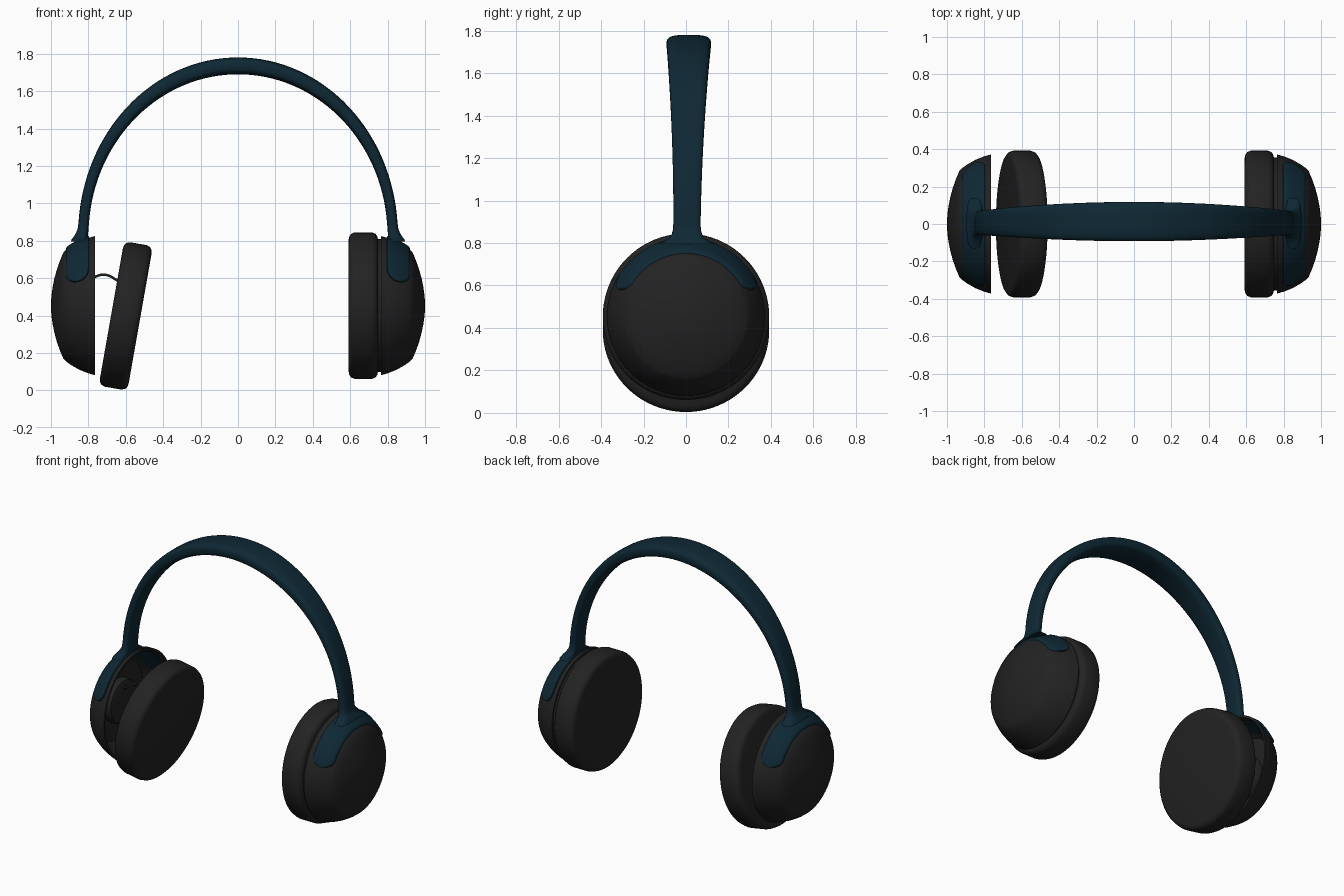
import bpy, bmesh, math
from mathutils import Matrix, Vector

if "Cube" in bpy.data.objects:
    bpy.data.objects.remove(bpy.data.objects["Cube"])


def material(name, rgb):
    m = bpy.data.materials.new(name)
    m.diffuse_color = (*rgb, 1)
    m.use_nodes = True
    m.node_tree.nodes["Principled BSDF"].inputs["Base Color"].default_value = m.diffuse_color
    return m


BLACK = material("soft_black", (0.0165, 0.0165, 0.0165))
BLUE = material("deep_blue", (0.0045, 0.021, 0.034))
CZ = 0.453  # height of the ear cup axis


def loft(name, rings, mat, matrix=None, cap=False, angle=35):
    """Skin closed rings of points into a smooth object."""
    bm = bmesh.new()
    loops = [[bm.verts.new(p) for p in r] for r in rings]
    n = len(rings[0])
    for a, b in zip(loops, loops[1:]):
        for i in range(n):
            j = (i + 1) % n
            bm.faces.new((a[i], a[j], b[j], b[i]))
    if cap:
        bm.faces.new(loops[0])
        bm.faces.new(loops[-1])
    bmesh.ops.remove_doubles(bm, verts=bm.verts, dist=1e-5)
    if matrix:
        bm.transform(matrix)
    bmesh.ops.recalc_face_normals(bm, faces=bm.faces)
    me = bpy.data.meshes.new(name)
    bm.to_mesh(me)
    bm.free()
    me.materials.append(mat)
    ob = bpy.data.objects.new(name, me)
    bpy.context.collection.objects.link(ob)
    bpy.ops.object.select_all(action='DESELECT')
    ob.select_set(True)
    bpy.context.view_layer.objects.active = ob
    bpy.ops.object.shade_smooth_by_angle(angle=math.radians(angle))
    return ob


def lathe(name, profile, mat, matrix, n=80, angle=35):
    """Spin (x, radius) points around the x axis."""
    rings = [[(x, r * math.cos(2 * math.pi * i / n), r * math.sin(2 * math.pi * i / n))
              for i in range(n)] for x, r in profile]
    return loft(name, rings, mat, matrix, angle=angle)


def rounded(center, u, v, n=32, power=0.6):
    """Superellipse ring spanned by half axes u and v."""
    pts = []
    for i in range(n):
        t = 2 * math.pi * i / n
        c, s = math.cos(t), math.sin(t)
        pts.append(center + u * math.copysign(abs(c) ** power, c)
                   + v * math.copysign(abs(s) ** power, s))
    return pts


# Profiles: hollow outer shell and ear cushion
shell = [(0.92, 0), (0.915, 0.27), (0.86, 0.318), (0.80, 0.345), (0.765, 0.358),
         (0.765, 0.372), (0.80, 0.362), (0.85, 0.342), (0.895, 0.316), (0.922, 0.296),
         (0.934, 0.283), (0.952, 0.24), (0.968, 0.195), (0.981, 0.148), (0.991, 0.10),
         (0.998, 0.05), (1.0, 0)]
cushion = [(-0.078, 0), (-0.078, 0.355), (-0.074, 0.372), (-0.064, 0.385), (-0.045, 0.392),
           (0.045, 0.392), (0.064, 0.385), (0.074, 0.372), (0.078, 0.355), (0.078, 0)]


def cone_point(x, lift):
    r = 0.372 - 0.34 * (x - 0.765) - 0.9 * (x - 0.765) ** 2
    return r + lift


def yoke_rings():
    """Round-ended strip hugging the top of the shell."""
    rings, a0, a1, steps, end = [], math.radians(22), math.radians(158), 72, 0.19
    for k in range(steps + 1):
        f = 0.5 - 0.5 * math.cos(math.pi * k / steps)
        t = a0 + (a1 - a0) * f
        d = min(t - a0, a1 - t)
        w = 1 if d > end else math.sqrt(max(0.0, 1 - (1 - d / end) ** 2))
        w = max(w, 0.03)
        ring = []
        for u, lift in ((-1, -0.02), (-1, 0.006), (-0.93, 0.013), (-0.8, 0.016), (-0.4, 0.017),
                        (0, 0.017), (0.4, 0.017), (0.8, 0.016), (0.93, 0.013), (1, 0.006),
                        (1, -0.02)):
            x = 0.858 + 0.062 * u * w
            r = cone_point(x, lift)
            ring.append((x, r * math.cos(t), r * math.sin(t)))
        rings.append(ring)
    return rings


# Shell and yoke on each side
for side, s in (("right", 1), ("left", -1)):
    place = Matrix.Translation((0, 0, CZ)) @ Matrix.Diagonal((s, 1, 1, 1))
    lathe(side + "_shell", shell, BLACK, place)
    loft(side + "_yoke", yoke_rings(), BLUE, place, cap=True)

# Cushions: right one seated, left one detached and tilted
lathe("right_cushion", cushion, BLACK, Matrix.Translation((0.67, 0, CZ)))
lathe("left_cushion", cushion, BLACK,
      Matrix.Translation((-0.60, 0, 0.398)) @ Matrix.Rotation(math.radians(10), 4, 'Y'))

# Neck joining the right cushion to its shell
lathe("right_neck", [(0.73, 0), (0.73, 0.355), (0.78, 0.355), (0.78, 0)], BLACK,
      Matrix.Translation((0, 0, CZ)))

# Speaker unit inside the open left shell
lathe("left_driver", [(-0.93, 0), (-0.93, 0.15), (-0.885, 0.15), (-0.872, 0.142),
                      (-0.865, 0.12), (-0.86, 0)], BLACK, Matrix.Translation((0, 0, CZ)), n=48)

# Headband: elliptical arch, wider and thicker at the crown, flared at both feet
Y = Vector((0, 1, 0))
X = Vector((1, 0, 0))
feet = [(0.795, 0.850, 0.045, 0.135), (0.81, 0.846, 0.042, 0.105), (0.822, 0.840, 0.038, 0.085),
        (0.84, 0.834, 0.033, 0.072), (0.86, 0.829, 0.029, 0.066)]
band = [rounded(Vector((x, 0.004, z)), X * hx, Y * hy) for z, x, hx, hy in feet]
for k in range(65):
    t = math.radians(4) + math.radians(172) * k / 64
    s, c = math.sin(t), math.cos(t)
    normal = Vector((c / 0.827, 0, s / 0.905)).normalized()
    center = Vector((0.827 * c, 0.004 + 0.009 * s, 0.83 + 0.905 * s))
    band.append(rounded(center, normal * (0.028 + 0.017 * s * s),
                        Y * (0.064 + 0.041 * s * s)))
band += [rounded(Vector((-x, 0.004, z)), -X * hx, Y * hy) for z, x, hx, hy in reversed(feet)]
loft("headband", band, BLUE, cap=True, angle=50)

# Loose wire between the left driver and its cushion
curve = bpy.data.curves.new("left_wire", 'CURVE')
curve.dimensions = '3D'
curve.bevel_depth = 0.007
curve.bevel_resolution = 3
spline = curve.splines.new('BEZIER')
path = [(-0.88, 0, 0.54), (-0.77, 0, 0.605), (-0.71, 0, 0.618), (-0.64, 0, 0.585)]
spline.bezier_points.add(len(path) - 1)
for p, co in zip(spline.bezier_points, path):
    p.co = co
    p.handle_left_type = p.handle_right_type = 'AUTO'
curve.materials.append(BLACK)
bpy.context.collection.objects.link(bpy.data.objects.new("left_wire", curve))
